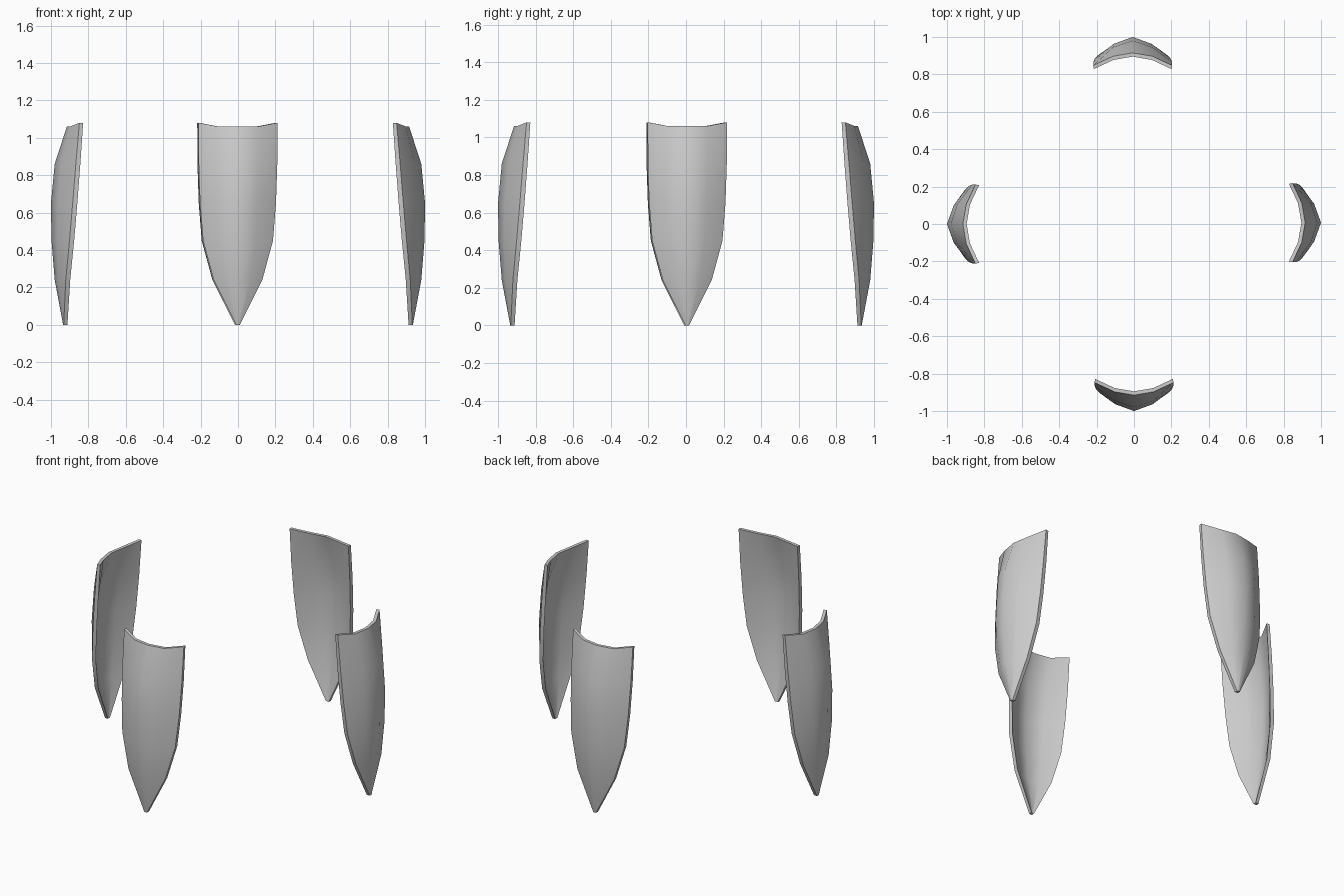
import bpy, bmesh, math
from mathutils import Matrix, Vector

if "Cube" in bpy.data.objects:
    bpy.data.objects.remove(bpy.data.objects["Cube"])

# Rows up one blade: centre height, edge height, half width,
# then distance from the model axis at outer centre, outer middle, outer edge, and thickness
ROWS = [
    (0.00, 0.00, 0.010, 0.935, 0.934, 0.932, 0.020),
    (0.24, 0.24, 0.130, 0.980, 0.962, 0.921, 0.024),
    (0.45, 0.45, 0.187, 0.997, 0.966, 0.901, 0.025),
    (0.65, 0.65, 0.203, 1.000, 0.963, 0.884, 0.025),
    (0.86, 0.86, 0.210, 0.980, 0.945, 0.867, 0.024),
    (1.06, 1.08, 0.211, 0.915, 0.897, 0.848, 0.020),
]
COLS = (-1, -0.5, 0, 0.5, 1)


def blade_mesh():
    bm = bmesh.new()
    rings = []
    for zc, ze, w, c, m, e, t in ROWS:
        depth = {0: c, 0.5: m, 1: e}
        height = {0: zc, 0.5: zc, 1: ze}
        outer = [bm.verts.new((w * u, -depth[abs(u)], height[abs(u)])) for u in COLS]
        inner = [bm.verts.new((w * u * 0.985, -depth[abs(u)] + t, height[abs(u)]))
                 for u in reversed(COLS)]
        rings.append(outer + inner)
    # Closed ring of faces between rows
    n = len(rings[0])
    for a, b in zip(rings, rings[1:]):
        for i in range(n):
            j = (i + 1) % n
            bm.faces.new((a[i], a[j], b[j], b[i]))
    # Thin caps at tip and top
    for ring in (rings[0], rings[-1]):
        for i in range(4):
            bm.faces.new((ring[i], ring[i + 1], ring[8 - i], ring[9 - i]))
    bmesh.ops.recalc_face_normals(bm, faces=bm.faces)
    mesh = bpy.data.meshes.new("blade")
    bm.to_mesh(mesh)
    bm.free()
    return mesh


# Four blades around the axis, back and right ones nudged slightly sideways
for name, turn, nudge in (("front_blade", 0, (0, 0, 0)), ("right_blade", 90, (0, 0.007, 0)),
                          ("back_blade", 180, (-0.007, 0, 0)), ("left_blade", 270, (0, 0, 0))):
    obj = bpy.data.objects.new(name, blade_mesh())
    bpy.context.collection.objects.link(obj)
    obj.data.transform(Matrix.Translation(Vector(nudge)) @ Matrix.Rotation(math.radians(turn), 4, 'Z'))
    bpy.ops.object.select_all(action='DESELECT')
    obj.select_set(True)
    bpy.context.view_layer.objects.active = obj
    bpy.ops.object.shade_smooth_by_angle(angle=math.radians(40))
